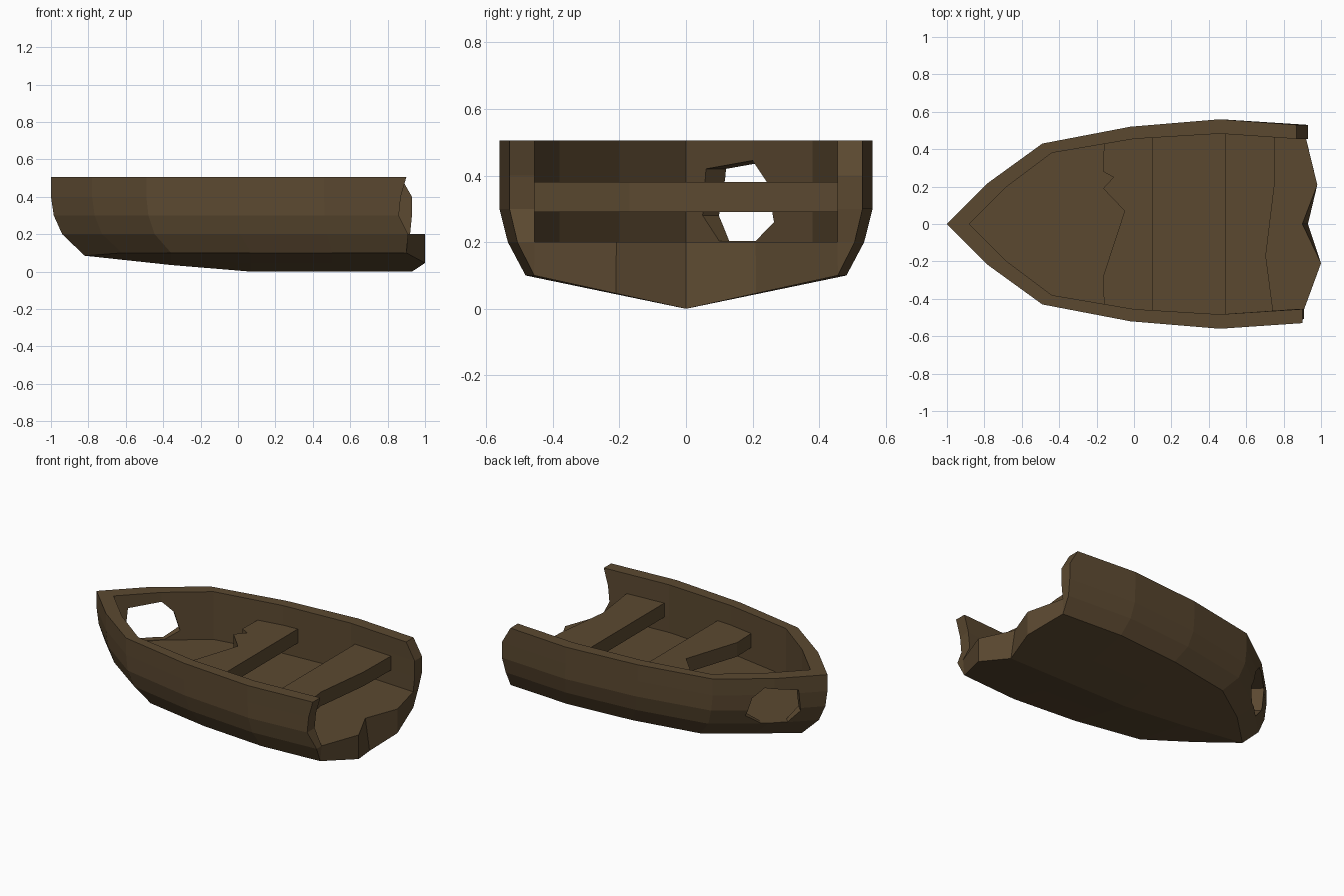
import bpy, bmesh
from mathutils import Vector

if "Cube" in bpy.data.objects:
    bpy.data.objects.remove(bpy.data.objects["Cube"])

wood = bpy.data.materials.new("dark_wood")
wood.diffuse_color = (0.105, 0.066, 0.03, 1)
wood.use_nodes = True
wood.node_tree.nodes["Principled BSDF"].inputs["Base Color"].default_value = wood.diffuse_color


def make_object(name, bm):
    bmesh.ops.recalc_face_normals(bm, faces=bm.faces)
    me = bpy.data.meshes.new(name)
    bm.to_mesh(me)
    bm.free()
    me.materials.append(wood)
    ob = bpy.data.objects.new(name, me)
    bpy.context.collection.objects.link(ob)
    return ob


def prism(name, base, offset):
    """Closed solid from a polygon swept along an offset."""
    bm = bmesh.new()
    face = bm.faces.new([bm.verts.new(p) for p in base])
    ext = bmesh.ops.extrude_face_region(bm, geom=[face], use_keep_orig=True)
    bmesh.ops.translate(bm, vec=offset, verts=[v for v in ext["geom"] if isinstance(v, bmesh.types.BMVert)])
    return make_object(name, bm)


# Plan outlines of the rim, bow to stern
OUTER = [(-1, 0), (-0.78, 0.22), (-0.49, 0.43), (-0.02, 0.52), (0.46, 0.56), (0.92, 0.53)]
INNER = [(-0.88, 0), (-0.68, 0.2), (-0.44, 0.38), (0, 0.455), (0.46, 0.483), (0.92, 0.455)]
# Outer levels: height, bow x, width factor
LEVELS = [(0.1, -0.82, 0.86), (0.2, -0.94, 0.955), (0.3, -0.985, 1), (0.4, -1, 1), (0.505, -1, 1)]
# Broken stern x positions: bottom mid, then chine up to rim
STERN = {1: [0.98, 0.92, 0.92, 0.93, 0.93, 0.87],
         -1: [1.0, 0.90, 0.91, 0.86, 0.87, 0.90]}


def section(i, side):
    """Half cross-section: keel, bottom, side, rim, inner wall, floor."""
    last = i == len(OUTER) - 1
    ox, oy = OUTER[i]
    ix, iy = INNER[i]
    end = STERN[side]
    outer = []
    for k, (z, bow, f) in enumerate(LEVELS):
        x = end[k + 1] if last else bow + (ox + 1) * (0.92 - bow) / 1.92
        zz = 0.085 if (i == 0 and k == 0) else z
        outer.append((x, side * oy * f, zz))
    cx, cy, cz = outer[0]
    keel_z = 0.085 * max(0, min(1, (-0.03 - cx) / 0.79))
    keel = (0.93 if last else cx, 0, keel_z)
    bottom = (end[0] if last else cx, cy * 0.46, keel_z + (cz - keel_z) * 0.46)
    inner = [(end[k + 1] if last else ix, side * iy, LEVELS[k][0]) for k in (4, 3, 2, 1)]
    floor_mid = (end[0] if last else ix, side * iy * 0.46, 0.2)
    floor = (0.9 if last else ix, 0, 0.2)
    return [keel, bottom] + outer + inner + [floor_mid, floor]


# Hull, lofted through the stations on each side
bm = bmesh.new()
for side in (1, -1):
    rows = [[bm.verts.new(p) for p in section(i, side)] for i in range(len(OUTER))]
    for a, b in zip(rows, rows[1:]):
        for k in range(len(a) - 1):
            bm.faces.new((a[k], a[k + 1], b[k + 1], b[k]))
    s = rows[-1]
    for q in ((0, 1, 11, 12), (1, 2, 10, 11), (2, 3, 10), (3, 4, 9, 10), (4, 5, 8, 9), (5, 6, 7, 8)):
        bm.faces.new([s[k] for k in q])
bmesh.ops.remove_doubles(bm, verts=bm.verts, dist=0.0005)
hull = make_object("hull", bm)

# Ragged hole through the bow planking
hole = [(0.06, 0.42), (0.2, 0.445), (0.25, 0.38), (0.275, 0.26), (0.21, 0.203), (0.1, 0.203), (0.05, 0.28)]
start = Vector((0.05, -0.05, 0))
cutter = prism("hole_cutter", [Vector((-0.88 + y, y, z)) + start for y, z in hole], Vector((-0.25, 0.25, 0)))
cutter.hide_render = True
cutter.hide_viewport = True
cut = hull.modifiers.new("bow_hole", "BOOLEAN")
cut.operation = "DIFFERENCE"
cut.solver = "EXACT"
cut.object = cutter

# Bench seats with splintered edges
seats = {
    "front_seat": [(0.1, -0.47), (0.1, 0.47), (-0.16, 0.45), (-0.165, 0.28), (-0.11, 0.25), (-0.165, 0.19),
                   (-0.05, 0.07), (-0.165, -0.28), (-0.16, -0.45)],
    "rear_seat": [(0.49, -0.49), (0.745, -0.475), (0.705, -0.17), (0.75, 0.2), (0.755, 0.475), (0.49, 0.49)],
}
for name, plan in seats.items():
    prism(name, [(x, y, 0.29) for x, y in plan], Vector((0, 0, 0.09)))
